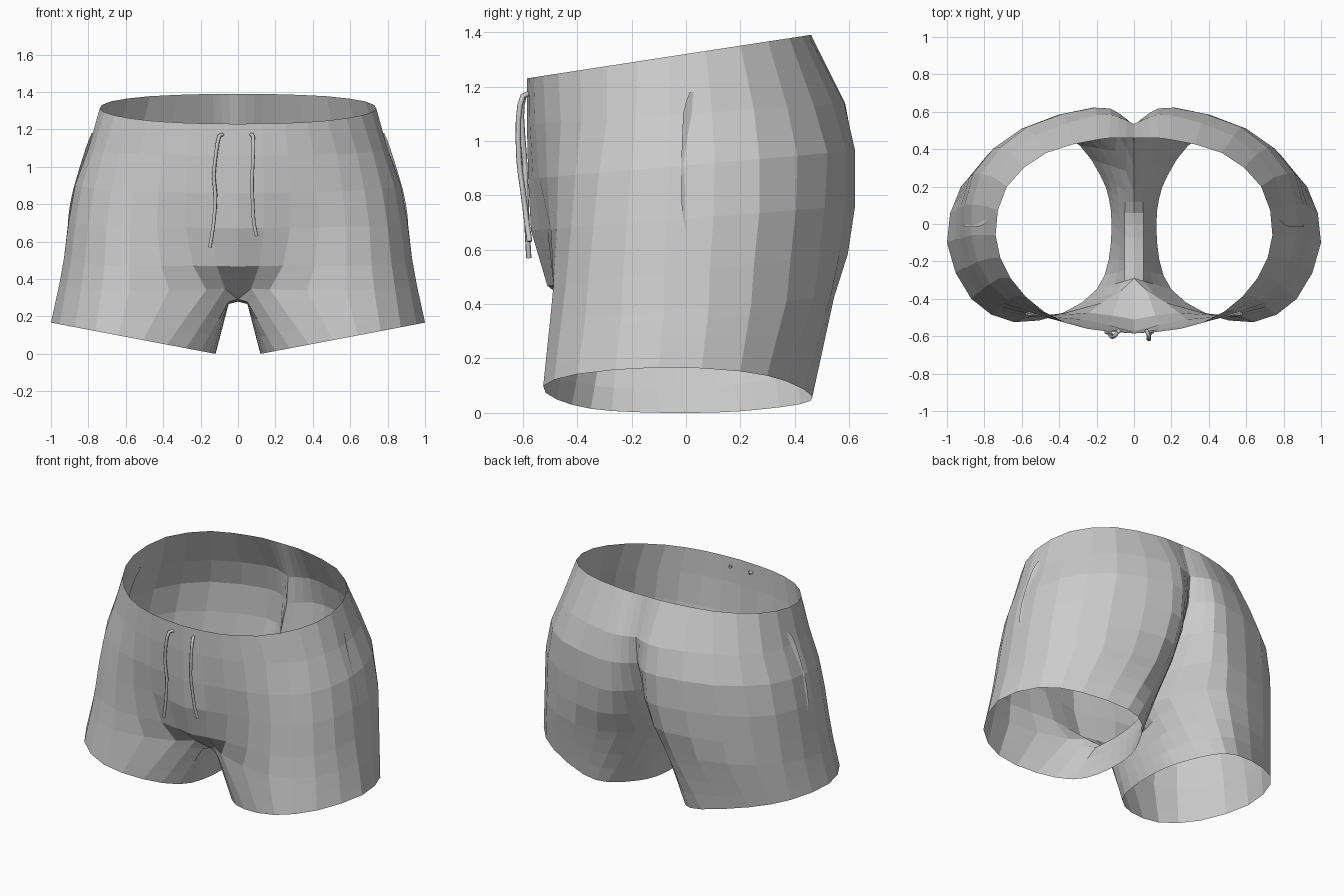
import bpy, bmesh
from mathutils import Vector as V

if "Cube" in bpy.data.objects:
    bpy.data.objects.remove(bpy.data.objects["Cube"])


def spline(pts, n=2, closed=False):
    """Catmull-Rom samples through points, n per segment."""
    pts = [V(p) for p in pts]
    if closed:
        ext = [pts[-1]] + pts + pts[:2]
    else:
        ext = [2 * pts[0] - pts[1]] + pts + [2 * pts[-1] - pts[-2]]
    out = []
    for a, b, c, d in zip(ext, ext[1:], ext[2:], ext[3:]):
        for k in range(n):
            t = k / n
            out.append(0.5 * (2 * b + (c - a) * t + (2 * a - 5 * b + 4 * c - d) * t * t
                              + (3 * b - a - 3 * c + d) * t ** 3))
    return out if closed else out + [pts[-1]]


def mesh_object(name, bm, mirror=False):
    bmesh.ops.recalc_face_normals(bm, faces=bm.faces)
    me = bpy.data.meshes.new(name)
    bm.to_mesh(me)
    bm.free()
    ob = bpy.data.objects.new(name, me)
    bpy.context.collection.objects.link(ob)
    if mirror:
        m = ob.modifiers.new("mirror", 'MIRROR')
        m.use_clip = True
        m.merge_threshold = 0.002
    return ob


# Half sections, front centre -> side -> back centre: (front z, back z, xy points)
torso = [
    (1.23, 1.39, [(0, -.585), (.25, -.56), (.48, -.47), (.66, -.29), (.74, -.06),
                  (.68, .2), (.47, .38), (.2, .45), (.09, .46), (0, .46)]),
    (1.06, 1.13, [(0, -.585), (.27, -.555), (.53, -.46), (.72, -.29), (.8, -.06),
                  (.75, .25), (.53, .47), (.2, .582), (.08, .57), (0, .535)]),
    (.86, .95, [(0, -.58), (.28, -.54), (.56, -.47), (.77, -.32), (.87, -.06),
                (.82, .27), (.57, .52), (.21, .622), (.08, .592), (0, .52)]),
    (.67, .75, [(0, -.57), (.28, -.51), (.58, -.475), (.8, -.34), (.905, -.07),
                (.86, .27), (.6, .51), (.22, .622), (.08, .56), (0, .44)]),
    (.46, .57, [(0, -.51), (.24, -.475), (.58, -.487), (.82, -.36), (.93, -.08),
                (.88, .25), (.62, .49), (.25, .595), (.09, .49), (0, .31)]),
    (.33, .42, [(0, -.29), (.17, -.42), (.58, -.5), (.84, -.37), (.955, -.08),
                (.89, .24), (.64, .47), (.28, .545), (.1, .39), (0, .17)]),
]
hem = [(.2, -.35), (.38, -.475), (.64, -.525), (.87, -.4), (1, -.1),
       (.925, .2), (.73, .37), (.44, .465), (.29, .42), (.18, .26)]
hem_inner = [(.135, .14), (.12, 0), (.135, -.19)]
crotch = [(0, .06, .3), (0, -.07, .28), (0, -.19, .282)]


def hem_z(p):
    return (p[0], p[1], max(0, .19 * (p[0] - .12)))


rows = []
for zf, zb, pts in torso:
    rows.append(spline([(x, y, zf + (zb - zf) * (y + .585) / 1.045) for x, y, in pts]))
rows[-1][0].z = .292    # the front seam dips under into the crotch


def close(outer, inner):
    """Append the inner-leg part to an outer half section."""
    return outer + spline([outer[-1]] + inner + [outer[0]])[1:-1]


seam_ring = close(rows[-1], crotch)
hem_ring = spline([hem_z(p) for p in hem + hem_inner], closed=True)
# spread the closed hem so that it has one point per seam point
top_outer = [a.lerp(b, .17) for a, b in zip(rows[-1], hem_ring)]
top_outer[0] = V((.05, -.305, .278))
top_outer[-1] = V((.045, .175, .33))
top_ring = close(top_outer, [(.05, y, z - .012) for x, y, z in crotch])
legs = [seam_ring, top_ring] + [
    [a.lerp(b, t) for a, b in zip(top_ring, hem_ring)] for t in (.35, .68, 1)]

# Shorts body: open torso rows, then a closed leg tube, mirrored
bm = bmesh.new()
grid = [[bm.verts.new(p) for p in r] for r in rows[:-1] + legs]
for i in range(len(grid) - 1):
    a, b = grid[i], grid[i + 1]
    closed = i >= len(rows) - 1
    n = len(a)
    for j in range(n if closed else n - 1):
        k = (j + 1) % n
        bm.faces.new((a[j], a[k], b[k], b[j]))
mesh_object("shorts_body", bm, True)

# Side pocket flaps: narrow strips lying just over the side
bm = bmesh.new()
edge = spline([(.782, .015, 1.18), (.814, -.01, 1.1), (.881, -.017, .88), (.905, -.015, .75),
               (.911, .0, .67)])
front = [bm.verts.new(p) for p in edge]
rear = [bm.verts.new(p + V((-.022, .04, 0))) for p in edge]
for j in range(len(edge) - 1):
    bm.faces.new((front[j], front[j + 1], rear[j + 1], rear[j]))
mesh_object("pocket_flaps", bm, True)


# Drawstrings: thin tubes coming out of the front and hanging down
def drawstring(name, pts):
    cu = bpy.data.curves.new(name, 'CURVE')
    cu.dimensions = '3D'
    cu.bevel_depth = .01
    cu.bevel_resolution = 1
    cu.use_fill_caps = True
    sp = cu.splines.new('POLY')
    path = spline(pts)
    sp.points.add(len(path) - 1)
    for q, p in zip(sp.points, path):
        q.co = (*p, 1)
    bpy.context.collection.objects.link(bpy.data.objects.new(name, cu))


drawstring("left_drawstring", [(-.075, -.565, 1.17), (-.1, -.595, 1.165), (-.115, -.605, 1.09),
                               (-.13, -.595, .95), (-.12, -.59, .85), (-.13, -.585, .7),
                               (-.15, -.578, .57)])
drawstring("right_drawstring", [(.065, -.565, 1.17), (.08, -.6, 1.165), (.082, -.616, 1.08),
                                (.075, -.614, .93), (.078, -.6, .82), (.085, -.585, .7),
                                (.1, -.575, .63)])
